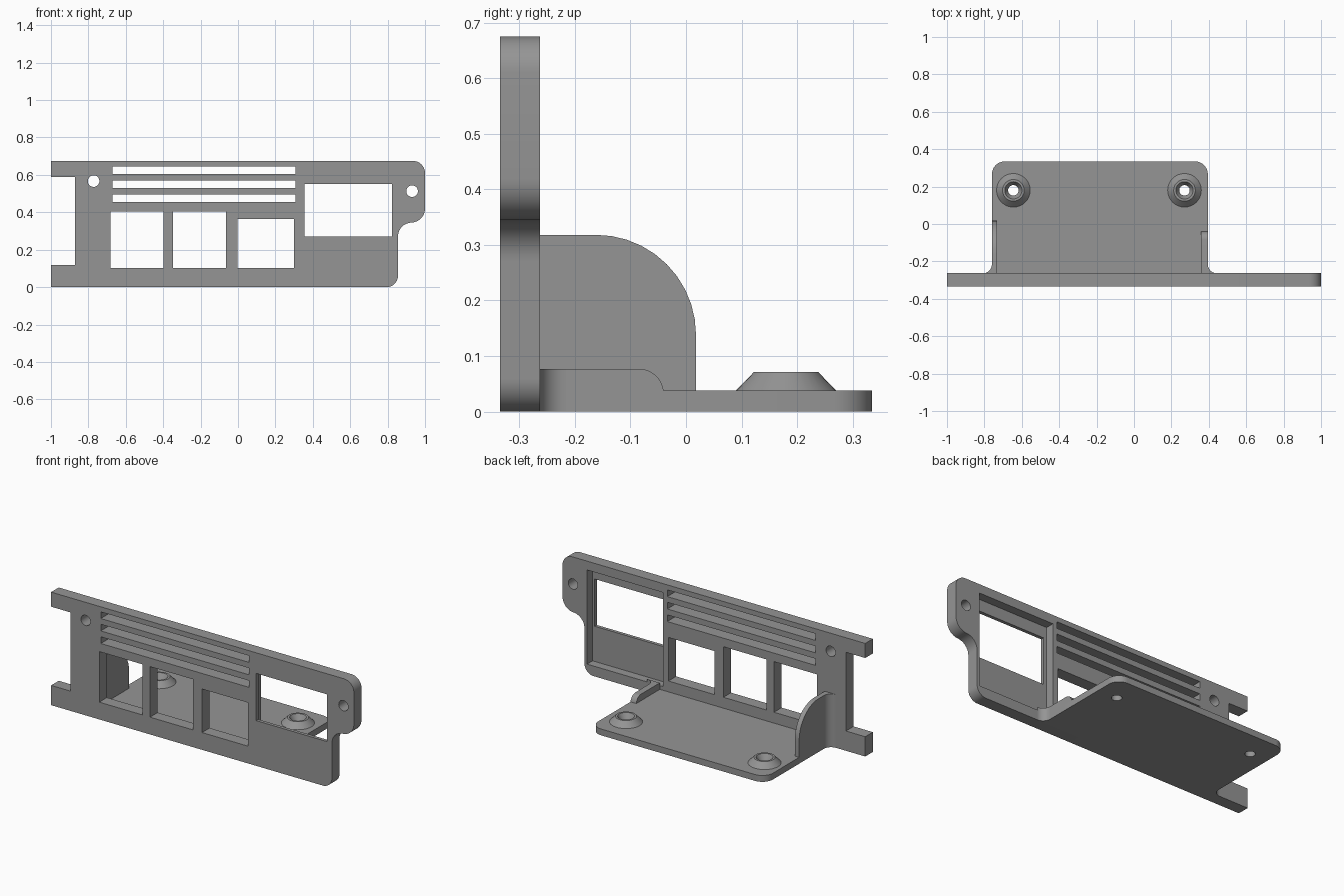
import bpy, bmesh, math
from mathutils import Vector

if "Cube" in bpy.data.objects:
    bpy.data.objects.remove(bpy.data.objects["Cube"])

grey = bpy.data.materials.new("plain grey")
grey.diffuse_color = (0.30, 0.30, 0.30, 1)
grey.use_nodes = True
grey.node_tree.nodes["Principled BSDF"].inputs["Base Color"].default_value = grey.diffuse_color

FRONT, BACK = -0.335, -0.263      # faceplate thickness
FLOOR = 0.038                     # tray thickness
MAP = {'x': lambda a, b, d: (d, a, b),
       'y': lambda a, b, d: (a, d, b),
       'z': lambda a, b, d: (a, b, d)}


def arc(cx, cy, r, a0, a1, n=10):
    return [(cx + r * math.cos(math.radians(a0 + (a1 - a0) * i / n)),
             cy + r * math.sin(math.radians(a0 + (a1 - a0) * i / n))) for i in range(n + 1)]


def rect(x0, x1, y0, y1):
    return [(x0, y0), (x1, y0), (x1, y1), (x0, y1)]


def circle(cx, cy, r, n=32):
    return arc(cx, cy, r, 0, 360, n)[:-1]


def finish(name, bm):
    bmesh.ops.recalc_face_normals(bm, faces=bm.faces[:])
    me = bpy.data.meshes.new(name)
    bm.to_mesh(me)
    bm.free()
    me.materials.append(grey)
    ob = bpy.data.objects.new(name, me)
    bpy.context.collection.objects.link(ob)
    return ob


def prism(name, pts, axis, lo, hi):
    """Extrude a 2D outline along an axis."""
    bm = bmesh.new()
    a = [bm.verts.new(MAP[axis](p[0], p[1], lo)) for p in pts]
    b = [bm.verts.new(MAP[axis](p[0], p[1], hi)) for p in pts]
    bm.faces.new(a)
    bm.faces.new(b)
    n = len(pts)
    for i in range(n):
        j = (i + 1) % n
        bm.faces.new((a[i], a[j], b[j], b[i]))
    return finish(name, bm)


def activate(ob):
    bpy.ops.object.select_all(action='DESELECT')
    ob.select_set(True)
    bpy.context.view_layer.objects.active = ob


def cut(ob, pts, axis, lo, hi):
    """Subtract an extruded outline, then discard the cutter."""
    cutter = prism("cutter", pts, axis, lo, hi)
    cutter.hide_render = True
    mod = ob.modifiers.new("cut", 'BOOLEAN')
    mod.operation = 'DIFFERENCE'
    mod.solver = 'EXACT'
    mod.object = cutter
    activate(ob)
    bpy.ops.object.modifier_apply(modifier=mod.name)
    bpy.data.objects.remove(cutter)


# Faceplate outline with rounded right side and open notch on the left
outline = ([(-1, 0)] + arc(0.795, 0.06, 0.06, -90, 0)
           + arc(0.93, 0.27, 0.075, 180, 90) + arc(0.925, 0.42, 0.075, -90, 0)
           + arc(0.935, 0.61, 0.065, 0, 90)
           + [(-1, 0.675), (-1, 0.588), (-0.872, 0.588), (-0.872, 0.118), (-1, 0.118)])
faceplate = prism("faceplate", outline, 'y', FRONT, BACK)

# Shallow pocket behind the display, then the through openings
cut(faceplate, rect(0.335, 0.838, 0.06, 0.622), 'y', FRONT + 0.02, BACK + 0.1)
openings = [rect(-0.682, -0.397, 0.103, 0.405),    # port
            rect(-0.347, -0.063, 0.103, 0.405),    # port
            rect(-0.003, 0.300, 0.103, 0.363),     # port
            rect(0.355, 0.824, 0.270, 0.552)]      # display
openings += [rect(-0.672, 0.308, z, z + 0.04) for z in (0.456, 0.531, 0.605)]   # vents
openings += [circle(-0.772, 0.567, 0.031), circle(0.931, 0.513, 0.031)]         # screw holes
for o in openings:
    cut(faceplate, o, 'y', FRONT - 0.1, BACK + 0.1)

# Tray floor with rounded rear corners and screw holes
X0, X1, Y1 = -0.76, 0.395, 0.335
bosses = {"left": (-0.645, 0.18), "right": (0.27, 0.18)}
tray = prism("tray_floor", [(X0, BACK), (X1, BACK)] + arc(X1 - 0.07, Y1 - 0.07, 0.07, 0, 90)
             + arc(X0 + 0.07, Y1 - 0.07, 0.07, 90, 180), 'z', 0, FLOOR)
for c in bosses.values():
    cut(tray, circle(*c, 0.028), 'z', -0.1, 0.1)

# Countersunk conical bosses, lathed
for side, (cx, cy) in bosses.items():
    profile = [(0.028, FLOOR), (0.09, FLOOR), (0.058, 0.071), (0.046, 0.071)]
    n = 32
    bm = bmesh.new()
    rings = [[bm.verts.new((x, y, z)) for x, y in circle(cx, cy, r, n)] for r, z in profile]
    for k in range(4):
        p, q = rings[k], rings[(k + 1) % 4]
        for i in range(n):
            j = (i + 1) % n
            bm.faces.new((p[i], p[j], q[j], q[i]))
    finish(side + "_boss", bm)

# Tall left gusset and low right gusset
prism("left_gusset", [(BACK, FLOOR), (0.018, FLOOR)] + arc(-0.162, 0.138, 0.18, 0, 90)
      + [(BACK, 0.318)], 'x', X0, X0 + 0.028)
prism("right_gusset", [(BACK, FLOOR)] + arc(-0.04 + 0.0, FLOOR + 0.045, 0.045, -90, -90, 1)[:1]
      + arc(-0.085, FLOOR - 0.006, 0.045, 8, 90) + [(BACK, 0.077)], 'x', X1 - 0.038, X1)

# Concave corner fillets between tray and faceplate
R = 0.047
prism("left_fillet", [(X0, BACK)] + arc(X0 - R, BACK + R, R, 0, -90), 'z', 0, 0.318)
prism("right_fillet", [(X1, BACK)] + arc(X1 + R, BACK + R, R, 180, 270), 'z', 0, 0.077)

for ob in list(bpy.context.scene.objects):
    activate(ob)
    bpy.ops.object.shade_smooth_by_angle(angle=math.radians(30))
